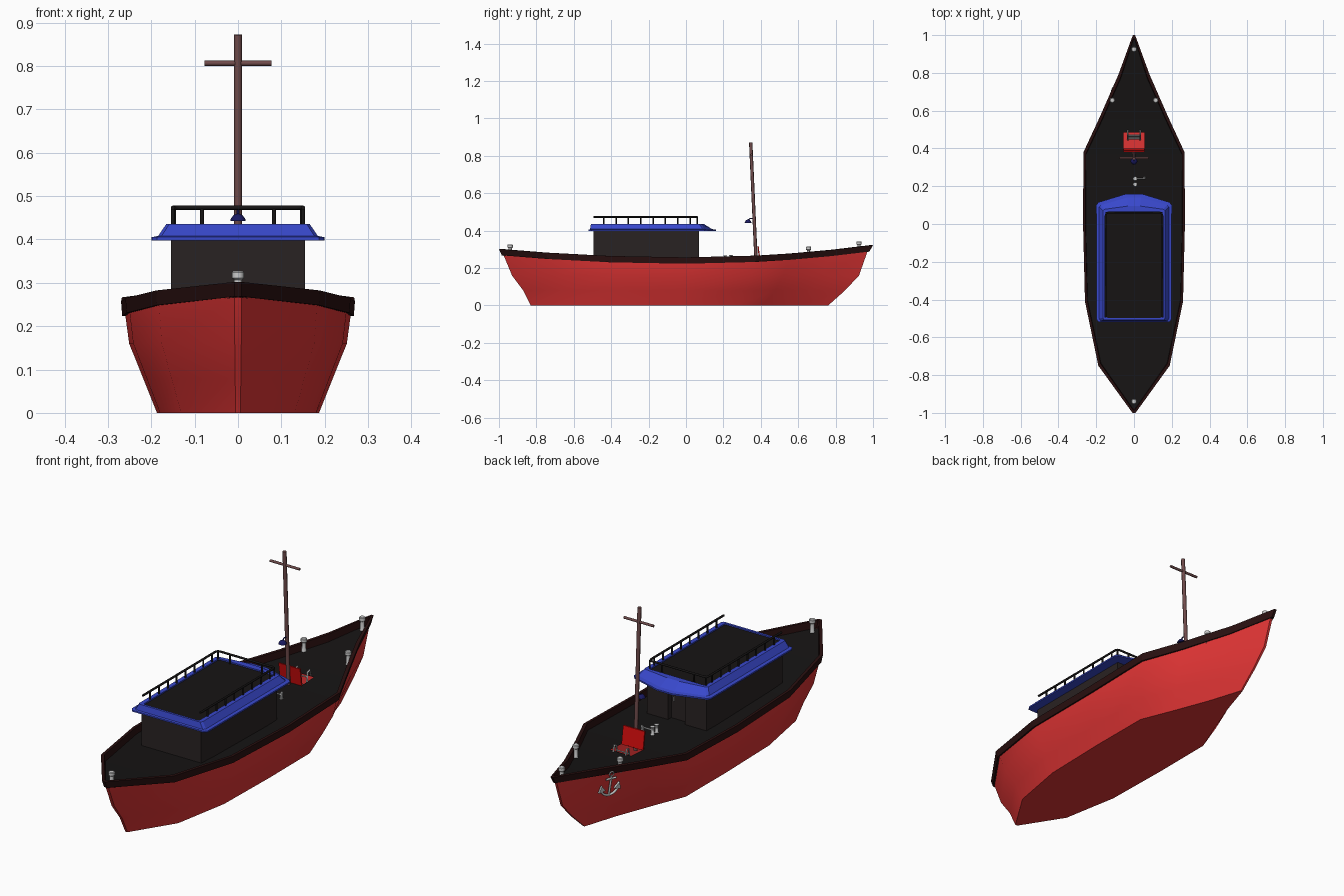
import bpy, bmesh, math
from mathutils import Vector

if "Cube" in bpy.data.objects:
    bpy.data.objects.remove(bpy.data.objects["Cube"])

def material(name, rgb):
    m = bpy.data.materials.new(name)
    m.diffuse_color = (*rgb, 1)
    m.use_nodes = True
    m.node_tree.nodes["Principled BSDF"].inputs["Base Color"].default_value = m.diffuse_color
    return m

RED = material("hull_red", (0.75, 0.035, 0.035))
LID = material("lid_red", (0.65, 0.004, 0.004))
BLUE = material("roof_blue", (0.04, 0.065, 0.6))
NAVY = material("lamp_blue", (0.01, 0.01, 0.12))
BLACK = material("deck_black", (0.008, 0.007, 0.007))
CABIN = material("cabin_brown", (0.022, 0.016, 0.016))
TRIM = material("bulwark_brown", (0.022, 0.005, 0.005))
WOOD = material("mast_wood", (0.16, 0.07, 0.07))

def mesh(name, verts, faces, mat=None, smooth=None):
    me = bpy.data.meshes.new(name)
    me.from_pydata([tuple(v) for v in verts], [], faces)
    bm = bmesh.new()
    bm.from_mesh(me)
    bmesh.ops.recalc_face_normals(bm, faces=bm.faces)
    bm.to_mesh(me)
    bm.free()
    ob = bpy.data.objects.new(name, me)
    bpy.context.collection.objects.link(ob)
    if mat:
        me.materials.append(mat)
    if smooth:
        select(ob)
        bpy.ops.object.shade_smooth_by_angle(angle=math.radians(smooth))
    return ob

def select(ob):
    bpy.ops.object.select_all(action='DESELECT')
    ob.select_set(True)
    bpy.context.view_layer.objects.active = ob

def loft(name, rings, mat, cap_start=False, cap_end=False, smooth=None):
    """Skin closed rings that all have the same point count."""
    n = len(rings[0])
    faces = [(i*n + j, i*n + (j+1) % n, (i+1)*n + (j+1) % n, (i+1)*n + j)
             for i in range(len(rings) - 1) for j in range(n)]
    if cap_start:
        faces.append(tuple(range(n)))
    if cap_end:
        faces.append(tuple(range((len(rings)-1)*n, len(rings)*n)))
    return mesh(name, [v for r in rings for v in r], faces, mat, smooth)

def tube(name, paths, r, mat=None, sides=2):
    """Round bars along one or more polylines."""
    cu = bpy.data.curves.new(name, 'CURVE')
    cu.dimensions, cu.bevel_depth, cu.bevel_resolution = '3D', r, sides
    cu.use_fill_caps = True
    for p in paths:
        s = cu.splines.new('POLY')
        s.points.add(len(p) - 1)
        for pt, co in zip(s.points, p):
            pt.co = (*co, 1)
    ob = bpy.data.objects.new(name, cu)
    bpy.context.collection.objects.link(ob)
    if mat:
        cu.materials.append(mat)
    select(ob)
    bpy.ops.object.convert(target='MESH')
    return ob

def lathe(name, profile, at, mat=None, n=12):
    rings = [[(at[0] + r*math.cos(2*math.pi*k/n), at[1] + r*math.sin(2*math.pi*k/n), at[2] + z)
              for k in range(n)] for r, z in profile]
    return loft(name, rings, mat, True, True, 35)

# Hull plan (y, half width) and sheer line
PLAN = [(-1, .008), (-.75, .187), (-.41, .257), (0, .267), (.38, .265), (.565, .18), (.79, .082), (1, .006)]

def half(y):
    for (a, wa), (b, wb) in zip(PLAN, PLAN[1:]):
        if y <= b:
            return wa + (wb - wa)*(y - a)/(b - a)
    return PLAN[-1][1]

def sheer(y):
    return .257 + (.065 if y > 0 else .045)*y*y

def ring(y0, y1, factor, zf, inset=0.0):
    pts = [(max(w*factor - inset, .004), y0 + (y1 - y0)*(y + 1)/2, zf(y)) for y, w in PLAN]
    return pts + [(-x, y, z) for x, y, z in reversed(pts)]

# Hull: horizontal levels from the flat bottom up to the bulwark
hull_rings = [ring(-.83, .76, .70, lambda y: 0), ring(-.87, .85, .82, lambda y: .08),
              ring(-.93, .925, .94, lambda y: .16),
              ring(-.975, .97, .972, lambda y: sheer(y) - .034)]
hull = loft("hull", hull_rings, RED, smooth=30)
b, n = hull_rings[0], len(PLAN)
mesh("hull_bottom", b, [(i, i+1, 2*n-2-i, 2*n-1-i) for i in range(n-1)], RED)

# Bulwark: thin flared band with inner face
loft("bulwark", [ring(-.975, .97, .965, lambda y: sheer(y) - .034),
                 ring(-.985, .98, 1, lambda y: sheer(y) - .034),
                 ring(-1, 1, 1.01, sheer),
                 ring(-.985, .98, 1, sheer, .01),
                 ring(-.98, .975, 1, lambda y: sheer(y) - .036, .012)], TRIM)

# Deck with an open hatch
def deck_z(y):
    return sheer(y) - .032

HATCH = (.40, .485)
ys = sorted([y*.978 for y, _ in PLAN] + list(HATCH))
dv, df = [], []
for i, y in enumerate(ys):
    w = max(half(y) - .008, .004)
    c = min(.055, w*.5)
    dv += [(x, y, deck_z(y)) for x in (-w, -c, c, w)]
    if i:
        df += [(4*i-4+k, 4*i-3+k, 4*i+1+k, 4*i+k) for k in range(3) if not (k == 1 and y == HATCH[1])]
mesh("deck", dv, df, BLACK)

# Hatch lid leaning open against the mast, and the ladder in the hatch
def plate(name, a, c, hw, t, mat):
    r = [[(-hw, y, z), (hw, y, z), (hw, y - t, z), (-hw, y - t, z)] for y, z in (a, c)]
    return loft(name, r, mat, True, True)

plate("hatch_lid", (.40, .233), (.388, .318), .056, .007, LID)
rail_yz = [(.495, .238), (.487, .268), (.472, .262), (.445, .01)]
tube("ladder_rails", [[(s*.032, y, z) for y, z in rail_yz] for s in (-1, 1)], .004)
tube("ladder_rungs", [[(-.032, .447 + .1*z, z), (.032, .447 + .1*z, z)]
                      for z in (.04, .08, .12, .16, .20, .24)], .003)

# Cabin with a door recess on the bow side
half_cabin = [(.155, -.495), (.155, .07), (.045, .07), (.045, .045)]
cabin_plan = half_cabin + [(-x, y) for x, y in reversed(half_cabin)]
loft("cabin", [[(x, y, z) for x, y in cabin_plan] for z in (.215, .402)], CABIN, True, True)
tube("door_handle", [[(.028, .05, .31), (.028, .05, .33)]], .003)

# Roof: overhanging eave, sloping sides and a recessed black top
def roof_ring(pts, z):
    return [(x, y, z) for x, y in pts] + [(-x, y, z) for x, y in reversed(pts)]

eave = [(.04, .16), (.188, .115), (.2, .10), (.198, -.505), (.187, -.52)]
shoulder = [(.037, .14), (.175, .10), (.184, .09), (.184, -.50), (.176, -.513)]
crown = [(.032, .095), (.155, .078), (.165, .07), (.165, -.497), (.158, -.508)]
inner = [(.03, .065), (.14, .065), (.145, .06), (.145, -.492), (.14, -.497)]
loft("roof", [roof_ring(eave, .398), roof_ring(eave, .405), roof_ring(shoulder, .408),
              roof_ring(crown, .436), roof_ring(inner, .436), roof_ring(inner, .428)], BLUE, cap_start=True)
mesh("roof_top", roof_ring(inner, .430), [tuple(range(10))], BLACK)

# Roof rail, open at the stern
side = [(.15, -.495), (.15, .045), (.146, .056), (.135, .06)]
top = [(x, y, .473) for x, y in side] + [(-x, y, .473) for x, y in reversed(side)]
tube("roof_rail", [top], .005, BLACK)
posts = [(s*.15, -.44 + .066*k) for s in (-1, 1) for k in range(8)]
posts += [(s*x, .06) for s in (-1, 1) for x in (.083, .147)]
tube("rail_posts", [[(x, y, .43), (x, y, .473)] for x, y in posts], .0045, BLACK, 1)

# Mast, yard and lamp
tube("mast", [[(0, .376, .21), (0, .346, .872)]], .009, WOOD)
tube("yard", [[(-.077, .35, .806), (.077, .35, .806)]], .006, WOOD)
lathe("mast_lamp", [(.018, 0), (.016, .007), (.010, .014), (.003, .017)], (0, .332, .442), NAVY)
tube("lamp_arm", [[(0, .332, .457), (0, .345, .466), (0, .364, .462)]], .003, NAVY)

# Bollards
bollard = [(.013, 0), (.010, .006), (.009, .045), (.014, .049), (.014, .062), (.011, .065)]
for i, (x, y) in enumerate([(0, .925), (.115, .655), (-.115, .655), (0, -.94)]):
    lathe(f"bollard_{i+1}", bollard, (x, y, deck_z(y) - .003))

# Small deck winch abaft the mast
for i, y in enumerate((.21, .24)):
    lathe(f"winch_post_{i+1}", [(.011, 0), (.008, .005), (.007, .035), (.011, .04)], (.006, y, deck_z(y)), n=10)
tube("winch_crank", [[(.006, .24, .252), (.055, .24, .252), (.055, .25, .262)]], .004)
lathe("winch_foot", [(.008, 0), (.006, .03)], (.055, .245, deck_z(.24)), n=10)

# Anchor hung flat against the port bow
U, V = Vector((.41, .91, 0)), Vector((-.15, 0, 1)).normalized()
C = Vector((-.106, .715, .207))

def on_hull(u, v):
    return C + U*u + V*v

arc = [on_hull(.043*math.cos(a), -.008 + .043*math.sin(a))
       for a in (math.radians(200 + 14*k) for k in range(11))]
loop = [on_hull(.011*math.cos(a), .053 + .011*math.sin(a))
        for a in (2*math.pi*k/12 for k in range(13))]
tube("anchor_shank", [[on_hull(0, -.052), on_hull(0, .043)], [on_hull(-.024, .03), on_hull(.024, .03)]], .005)
tube("anchor_arms", [arc], .0055)
tube("anchor_ring", [loop], .003)
N = U.cross(V) * .005
for s, nm in ((-1, "left"), (1, "right")):
    tri = [on_hull(s*.022, -.022), on_hull(s*.054, -.03), on_hull(s*.044, .004)]
    loft(f"anchor_fluke_{nm}", [[p - N for p in tri], [p + N for p in tri]], None, True, True)
